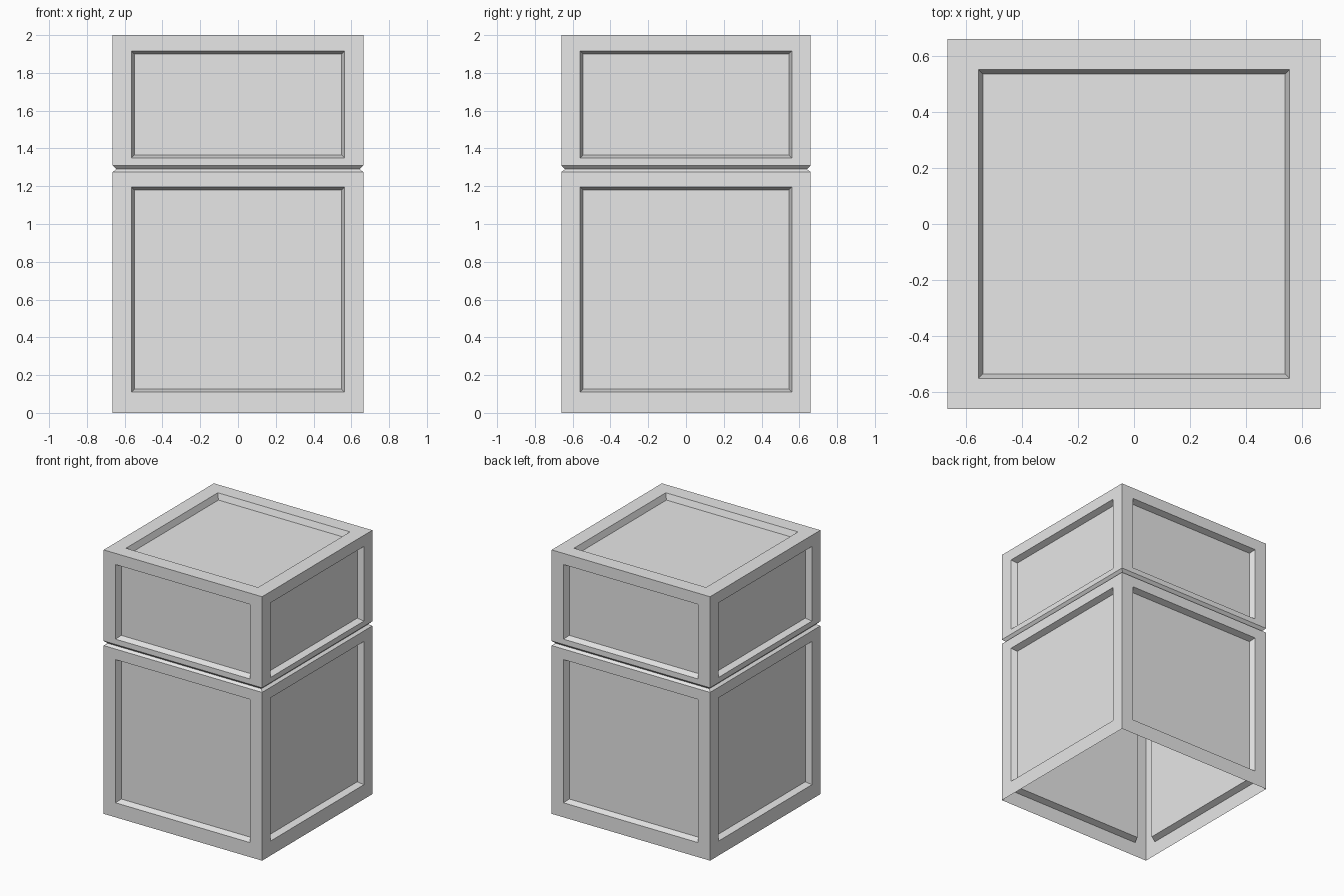
import bpy
import bmesh

cube = bpy.data.objects.get("Cube")
if cube:
    bpy.data.objects.remove(cube, do_unlink=True)

HALF_X, HALF_Y = 0.664, 0.66
GROOVE = 0.02       # depth of the pinched seam
DEPTH = 0.045       # depth of the panels
SLOPE = 0.016       # taper of the panel walls

grey = bpy.data.materials.new("light_grey")
grey.use_nodes = True
grey.diffuse_color = (0.8, 0.8, 0.8, 1)
grey.node_tree.nodes["Principled BSDF"].inputs["Base Color"].default_value = (0.8, 0.8, 0.8, 1)

bm = bmesh.new()


def ring(z, inset=0.0):
    x, y = HALF_X - inset, HALF_Y - inset
    return [bm.verts.new(p) for p in ((-x, -y, z), (x, -y, z), (x, y, z), (-x, y, z))]


def walls(low, high):
    return [bm.faces.new((low[i], low[(i + 1) % 4], high[(i + 1) % 4], high[i]))
            for i in range(4)]


def recess(faces, margin, z_range=None):
    """Frame the faces, set the frame heights, then sink the panels."""
    bmesh.ops.inset_individual(bm, faces=faces, thickness=margin, use_even_offset=True)
    if z_range:
        for face in faces:
            middle = face.calc_center_median().z
            for v in face.verts:
                v.co.z = z_range[0] if v.co.z < middle else z_range[1]
    bmesh.ops.inset_individual(bm, faces=faces, thickness=SLOPE, depth=-DEPTH,
                               use_even_offset=True)


# Open-bottomed shell: lower box, pinched seam, upper box, top
base, base_top = ring(0), ring(1.275)
seam = ring(1.29, GROOVE)
upper, upper_top = ring(1.31), ring(2)
lower_sides = walls(base, base_top)
walls(base_top, seam)
walls(seam, upper)
upper_sides = walls(upper, upper_top)
top = [bm.faces.new(upper_top)]
bm.normal_update()

# Sunken panels
recess(lower_sides, 0.1, (0.11, 1.195))
recess(upper_sides, 0.1, (1.35, 1.915))
recess(top, 0.11)

mesh = bpy.data.meshes.new("panelled_box")
bm.to_mesh(mesh)
bm.free()
mesh.materials.append(grey)
box = bpy.data.objects.new("panelled_box", mesh)
bpy.context.collection.objects.link(box)
